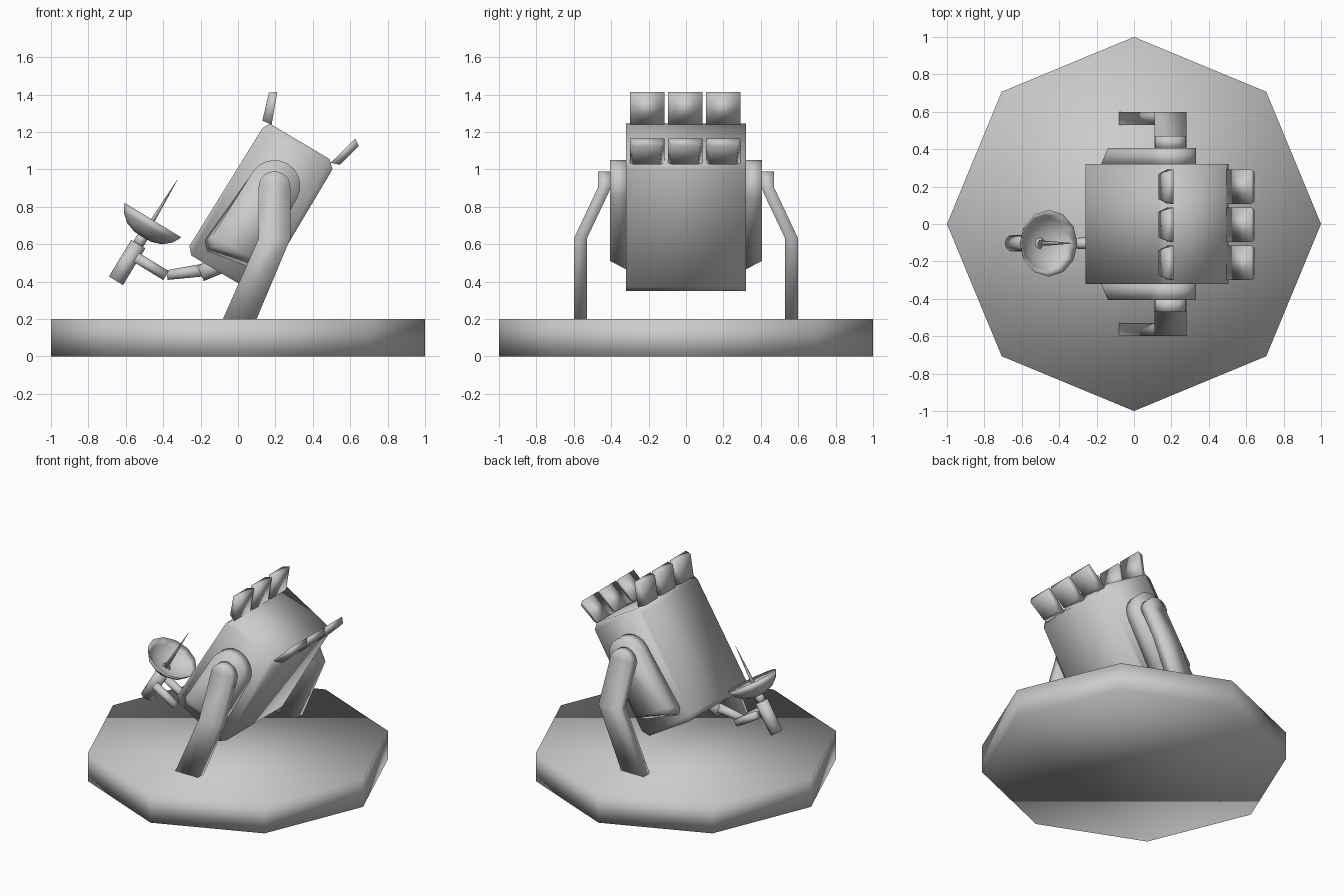
import bpy
import bmesh
from math import cos, sin, pi
from mathutils import Vector

if "Cube" in bpy.data.objects:
    bpy.data.objects.remove(bpy.data.objects["Cube"])

GREY = (0.6, 0.6, 0.6, 1)
mat = bpy.data.materials.new("plain grey")
mat.use_nodes = True
mat.diffuse_color = GREY
mat.node_tree.nodes["Principled BSDF"].inputs["Base Color"].default_value = GREY


def loft(name, rings):
    """Join rings of equal length with quads and cap both ends."""
    bm = bmesh.new()
    loops = [[bm.verts.new(p) for p in ring] for ring in rings]
    n = len(loops[0])
    for a, b in zip(loops, loops[1:]):
        for i in range(n):
            j = (i + 1) % n
            bm.faces.new((a[i], a[j], b[j], b[i]))
    bm.faces.new(loops[0][::-1])
    bm.faces.new(loops[-1])
    bmesh.ops.recalc_face_normals(bm, faces=bm.faces)
    for f in bm.faces:
        f.smooth = True
    mesh = bpy.data.meshes.new(name)
    bm.to_mesh(mesh)
    bm.free()
    mesh.materials.append(mat)
    obj = bpy.data.objects.new(name, mesh)
    bpy.context.collection.objects.link(obj)
    return obj


def lathe(name, origin, axis, profile, sides=12):
    """Turn (distance, radius) pairs about an axis."""
    o, a = Vector(origin), Vector(axis).normalized()
    u = a.cross(Vector((0, 1, 0))).normalized()
    v = a.cross(u)
    turn = [2 * pi * k / sides for k in range(sides)]
    return loft(name, [[o + a * d + (u * cos(t) + v * sin(t)) * r for t in turn]
                       for d, r in profile])


def rod(name, start, end, r0, r1=None, sides=12):
    axis = Vector(end) - Vector(start)
    return lathe(name, start, axis, [(0, r0), (axis.length, r0 if r1 is None else r1)], sides)


def at_y(profile, y):
    return [(x, y, z) for x, z in profile]


# Octagonal base
lathe("base", (0, 0, 0), (0, 0, 1), [(0, 1), (0.2, 1)], 8)

# Tilted body with chamfered long edges
body = [(0.13, 1.22), (0.17, 1.245), (0.49, 1.055), (0.505, 1.0),
        (0.13, 0.37), (0.07, 0.35), (-0.25, 0.54), (-0.26, 0.59)]
loft("body", [at_y(body, -0.32), at_y(body, 0.32)])

# Side pads and bent legs
arc = [(0.195 + 0.138 * cos(t), 0.912 + 0.138 * sin(t))
       for t in [pi * (-0.15 + 0.95 * k / 10) for k in range(11)]]
pad_inner = arc + [(-0.18, 0.62), (-0.17, 0.56), (0.10, 0.46)]
pad_outer = arc + [(-0.14, 0.64), (-0.13, 0.59), (0.11, 0.51)]
# stations: left x, right x, inner y, z
stations = [(0.195 - 0.085 * cos(t), 0.195 + 0.085 * cos(t), 0.40, 0.905 + 0.085 * sin(t))
            for t in [pi * k / 12 for k in (5.6, 4, 3, 2, 1, 0)]]
stations += [(0.11, 0.28, 0.53, 0.63), (-0.085, 0.095, 0.53, 0.19)]
for side, s in (("left", 1), ("right", -1)):
    # the model's left and right halves sit at +y and -y
    loft(side + "_side_pad", [at_y(pad_inner, 0.31 * s), at_y(pad_outer, 0.405 * s)])
    loft(side + "_leg", [[(a, y * s, z), (b, y * s, z),
                          (b, (y + 0.07) * s, z), (a, (y + 0.07) * s, z)]
                         for a, b, y, z in stations])

# Two rows of open hatch flaps; the first corner pair is outside
upper = [(0.13, 1.26), (0.165, 1.41), (0.21, 1.415), (0.18, 1.24)]
lower = [(0.545, 1.025), (0.645, 1.125), (0.628, 1.165), (0.495, 1.035)]
insets = (0.025, 0.012, 0, 0)
for row, corners in (("upper", upper), ("lower", lower)):
    for k in (-1, 0, 1):
        mid = 0.204 * k - 0.004
        loft(f"{row}_flap_{k + 2}",
             [[(x, mid + s * (0.092 - i), z) for (x, z), i in zip(corners, insets)]
              for s in (-1, 1)])

# Jointed arm under the body
Y = -0.103
rod("arm_socket", (-0.20, Y, 0.445), (-0.04, Y, 0.51), 0.045)
rod("arm_link", (-0.16, Y, 0.465), (-0.38, Y, 0.435), 0.035, 0.026)
rod("elbow_pin", (-0.385, Y - 0.085, 0.432), (-0.385, Y + 0.085, 0.432), 0.03)
for side, s in (("front", -1), ("back", 1)):
    y = Y + 0.065 * s
    rod(side + "_fork", (-0.385, y, 0.432), (-0.545, y, 0.53), 0.028)
    rod(side + "_fork_joint", (-0.545, y - 0.022, 0.53), (-0.545, y + 0.022, 0.53), 0.03)

# Dish on its tilted mount, all along one axis
AXIS = Vector((0.52, 0, 0.855)).normalized()
RIM = Vector((-0.455, Y, 0.729))
lathe("dish_mount", RIM - AXIS * 0.38, AXIS, [(0, 0.044), (0.23, 0.044)])
lathe("dish_neck", RIM - AXIS * 0.16, AXIS, [(0, 0.03), (0.07, 0.03)])
lathe("dish", RIM, AXIS, [(-0.105, 0.05), (-0.085, 0.11), (-0.045, 0.155), (0, 0.178),
                          (-0.04, 0.145), (-0.075, 0.10), (-0.09, 0.04)])
lathe("dish_antenna", RIM - AXIS * 0.095, AXIS, [(0, 0.016), (0.345, 0.001)], 8)
